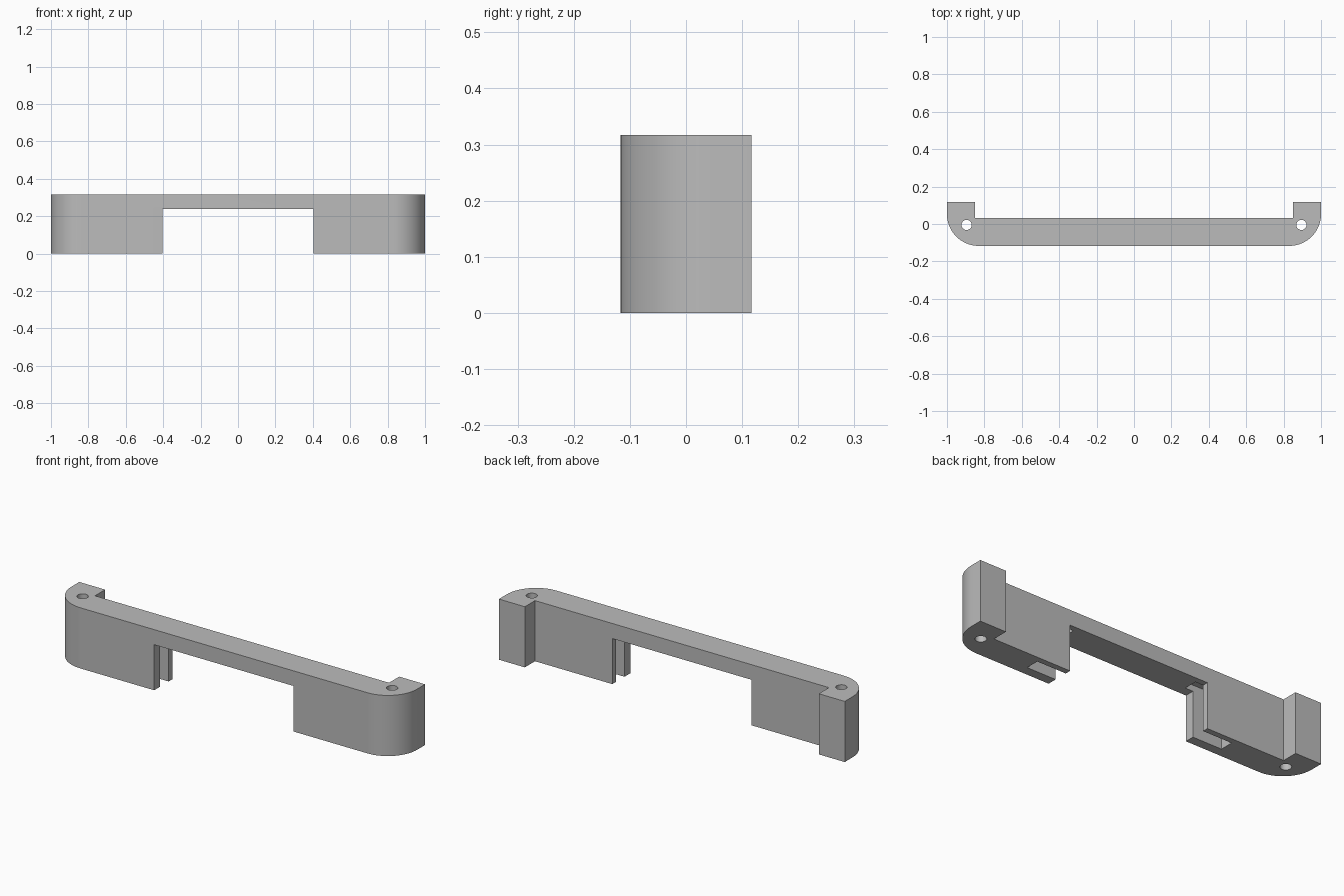
import bpy
import bmesh
from math import sin, cos, pi

if "Cube" in bpy.data.objects:
    bpy.data.objects.remove(bpy.data.objects["Cube"], do_unlink=True)

HEIGHT, FRONT, BACK, RADIUS = 0.317, -0.117, 0.117, 0.17
RAIL_BACK, POST_INNER = 0.033, 0.85

grey = bpy.data.materials.new("plain grey")
grey.use_nodes = True
colour = (0.5, 0.5, 0.5, 1)
grey.diffuse_color = colour
grey.node_tree.nodes["Principled BSDF"].inputs["Base Color"].default_value = colour


def prism(name, outline, z0, z1):
    """Extrude a flat counter-clockwise outline from z0 up to z1."""
    bm = bmesh.new()
    base = bm.faces.new([bm.verts.new((x, y, z0)) for x, y in outline])
    top = bmesh.ops.extrude_face_region(bm, geom=[base])["geom"]
    verts = [v for v in top if isinstance(v, bmesh.types.BMVert)]
    bmesh.ops.translate(bm, verts=verts, vec=(0, 0, z1 - z0))
    bmesh.ops.recalc_face_normals(bm, faces=bm.faces)
    mesh = bpy.data.meshes.new(name)
    bm.to_mesh(mesh)
    bm.free()
    mesh.materials.append(grey)
    obj = bpy.data.objects.new(name, mesh)
    bpy.context.collection.objects.link(obj)
    return obj


def box(x0, x1, y0, y1):
    return [(x0, y0), (x1, y0), (x1, y1), (x0, y1)]


def arc(cx, cy, r, start, end, steps):
    angles = [start + (end - start) * i / steps for i in range(steps + 1)]
    return [(cx + r * cos(a), cy + r * sin(a)) for a in angles]


# Bracket outline: rounded front corners and a short post at each back end
right_half = arc(1 - RADIUS, FRONT + RADIUS, RADIUS, -pi / 2, 0, 24)
right_half += [(1, BACK), (POST_INNER, BACK), (POST_INNER, RAIL_BACK)]
outline = right_half + [(-x, y) for x, y in reversed(right_half)]
bracket = prism("bracket", outline, 0, HEIGHT)

# Central opening, then a pocket and a screw hole on each side
cutters = [prism("opening_cutter", box(-0.403, 0.403, -0.3, 0.3), -0.1, 0.238)]
for side, name in ((-1, "right"), (1, "left")):
    x0, x1 = sorted((side * 0.358, side * 0.57))
    cutters.append(prism(name + "_pocket_cutter", box(x0, x1, -0.068, 0.003), -0.1, 0.27))
    hole = arc(side * 0.895, -0.005, 0.027, 0, 2 * pi, 32)[:-1]
    cutters.append(prism(name + "_hole_cutter", hole, -0.1, 0.5))

bpy.context.view_layer.objects.active = bracket
bracket.select_set(True)
for cutter in cutters:
    mod = bracket.modifiers.new(cutter.name, "BOOLEAN")
    mod.object, mod.operation, mod.solver = cutter, "DIFFERENCE", "EXACT"
    bpy.ops.object.modifier_apply(modifier=mod.name)
    bpy.data.objects.remove(cutter, do_unlink=True)

bpy.ops.object.shade_smooth_by_angle(angle=pi / 6)
